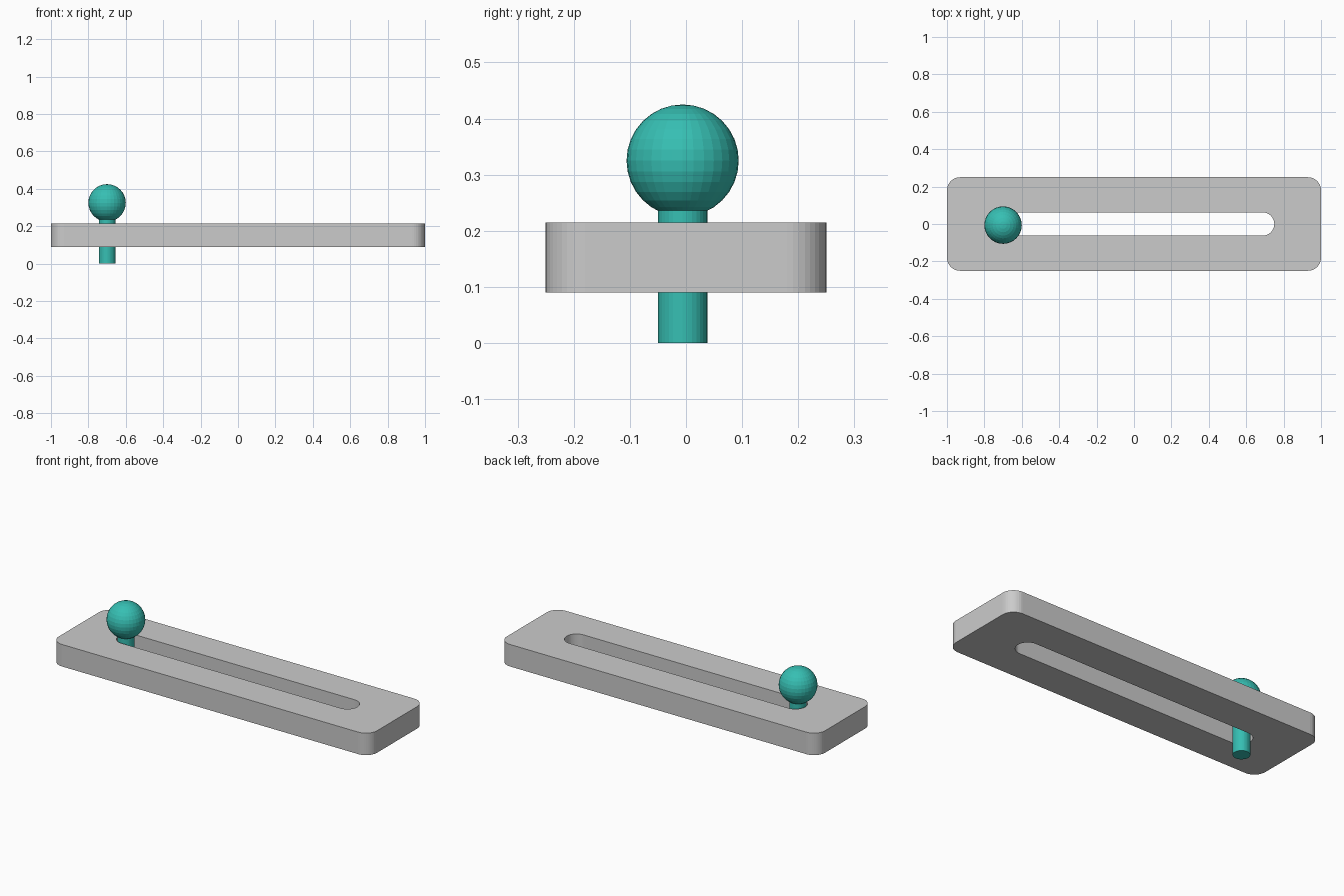
import bpy, bmesh
from math import cos, sin, pi

if "Cube" in bpy.data.objects:
    bpy.data.objects.remove(bpy.data.objects["Cube"])

PLATE_Z, PLATE_T = 0.09, 0.125
PIN_X, PIN_Y = -0.70, -0.006


def rounded_rect(hx, hy, r, n):
    """Outline of a rounded rectangle, n segments per corner."""
    pts = []
    for k, (sx, sy) in enumerate([(1, 1), (-1, 1), (-1, -1), (1, -1)]):
        for i in range(n + 1):
            a = (k + i / n) * pi / 2
            p = (sx * (hx - r) + r * cos(a), sy * (hy - r) + r * sin(a))
            if not pts or abs(p[0] - pts[-1][0]) + abs(p[1] - pts[-1][1]) > 1e-5:
                pts.append(p)
    if abs(pts[0][0] - pts[-1][0]) + abs(pts[0][1] - pts[-1][1]) < 1e-5:
        pts.pop()
    return pts


def to_object(name, bm, mat=None):
    bmesh.ops.recalc_face_normals(bm, faces=bm.faces)
    mesh = bpy.data.meshes.new(name)
    bm.to_mesh(mesh)
    bm.free()
    obj = bpy.data.objects.new(name, mesh)
    bpy.context.collection.objects.link(obj)
    if mat:
        mesh.materials.append(mat)
    return obj


teal = bpy.data.materials.new("teal")
teal.diffuse_color = (0.037, 0.52, 0.45, 1)
teal.use_nodes = True
teal.node_tree.nodes["Principled BSDF"].inputs["Base Color"].default_value = teal.diffuse_color

# Slotted plate: outer outline and slot outline filled, then extruded
bm = bmesh.new()
edges = []
for outline in (rounded_rect(1, 0.25, 0.07, 10), rounded_rect(0.75, 0.0625, 0.0625, 10)):
    vs = [bm.verts.new((x, y, PLATE_Z)) for x, y in outline]
    edges += [bm.edges.new((vs[i - 1], vs[i])) for i in range(len(vs))]
bmesh.ops.triangle_fill(bm, edges=edges, use_beauty=True, normal=(0, 0, 1))
ext = bmesh.ops.extrude_face_region(bm, geom=bm.faces[:], use_keep_orig=True)
top = [g for g in ext["geom"] if isinstance(g, bmesh.types.BMVert)]
bmesh.ops.translate(bm, verts=top, vec=(0, 0, PLATE_T))
to_object("slotted_plate", bm)

# Lever pin through the slot
bm = bmesh.new()
bmesh.ops.create_cone(bm, cap_ends=True, segments=32, radius1=0.044, radius2=0.044, depth=0.25)
to_object("lever_pin", bm, teal).location = (PIN_X, PIN_Y, 0.125)

# Ball knob on top of the pin
bm = bmesh.new()
bmesh.ops.create_uvsphere(bm, u_segments=32, v_segments=16, radius=0.1)
to_object("ball_knob", bm, teal).location = (PIN_X, PIN_Y, 0.325)
